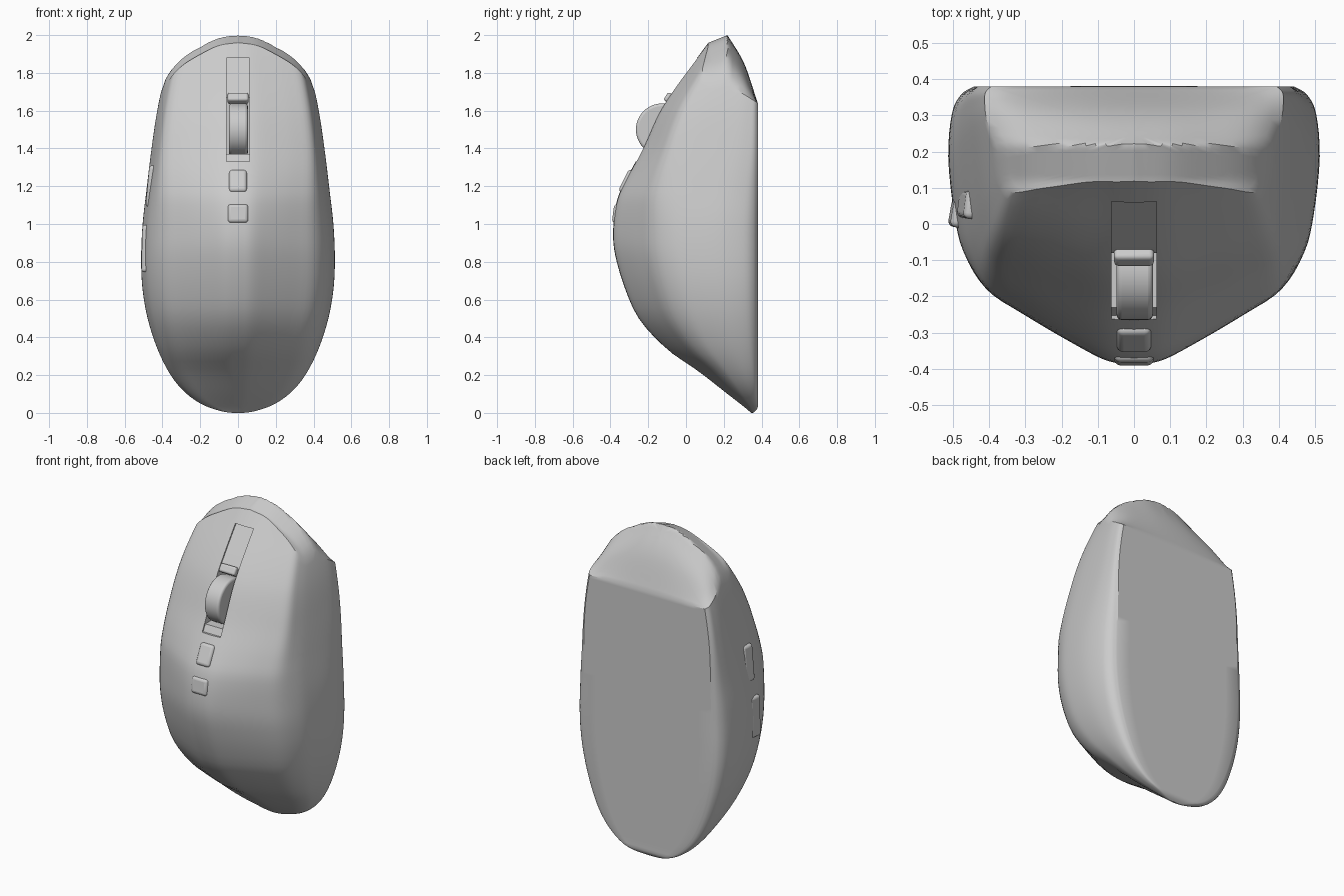
import bpy, bmesh, math
from mathutils import Vector

if "Cube" in bpy.data.objects:
    bpy.data.objects.remove(bpy.data.objects["Cube"])

def interp(keys, x):
    """Smooth (Hermite) lookup through (x, value) keys."""
    n = len(keys)
    if x <= keys[0][0]: return keys[0][1]
    if x >= keys[-1][0]: return keys[-1][1]
    i = next(k for k in range(n - 1) if x <= keys[k + 1][0])
    def slope(k):
        a, b = keys[max(k - 1, 0)], keys[min(k + 1, n - 1)]
        return (b[1] - a[1]) / (b[0] - a[0])
    (x0, y0), (x1, y1) = keys[i], keys[i + 1]
    h = x1 - x0
    t = (x - x0) / h
    return ((2*t**3 - 3*t*t + 1) * y0 + (t**3 - 2*t*t + t) * h * slope(i)
            + (3*t*t - 2*t**3) * y1 + (t**3 - t*t) * h * slope(i + 1))

# Profiles of the shell along its length
WIDTH = [(math.sqrt(z), w) for z, w in [
    (0, .02), (.012, .10), (.05, .20), (.15, .32), (.3, .41), (.49, .476), (.65, .505), (.8, .513),
    (1, .505), (1.2, .482), (1.4, .457), (1.6, .427), (1.77, .39), (1.84, .365), (2, .31)]]
FRONT = [(0, .345), (.03, .31), (.1, .22), (.217, .07), (.333, -.095), (.49, -.243), (.65, -.32),
         (.836, -.375), (.96, -.386), (1.127, -.365), (1.23, -.32), (1.39, -.235), (1.63, -.12),
         (1.957, .116), (2.05, .185)]
BACK = [(0, .355), (.012, .37), (.03, .38), (.06, .38)]
NOSE = [(0, 2), (.1, 1.985), (.2, 1.938), (.3, 1.875), (.36, 1.81), (.42, 1.70)]
SLANT = [(.22, 0), (.31, .43), (.38, 1)]

# Half cross-sections (x / width, depth fraction): rounded palm end, creased button end
ROUND = [(0, 1), (.14, .99), (.32, .93), (.6, .82), (.8, .73), (.92, .6), (.97, .46), (1, .26), (.98, .1), (.93, .03), (.86, 0)]
CREASE = [(0, 1), (.2, .985), (.45, .925), (.7, .855), (.87, .785), (.93, .65), (.97, .45), (1, .2), (.995, .08), (.98, .03), (.94, 0)]
HALF, BACKN = 40, 10

def resample(pts):
    xs = [(i, p[0]) for i, p in enumerate(pts)]
    ts = [(i, p[1]) for i, p in enumerate(pts)]
    us = [k * (len(pts) - 1) / HALF for k in range(HALF + 1)]
    return [(interp(xs, u), max(0, interp(ts, u))) for u in us]

RS, CS = resample(ROUND), resample(CREASE)

def section(z, k):
    e = min(1, max(0, (z - .9) / .6))
    e = e * e * (3 - 2 * e)
    px, pt = (RS[k][i] * (1 - e) + CS[k][i] * e for i in (0, 1))
    b, f = interp(BACK, z), interp(FRONT, z)
    return px * interp(WIDTH, math.sqrt(max(z, 0))), b - (b - f) * pt

def nose_z(x, y):
    top = interp(NOSE, abs(x)) - .4 * min(.1, max(0, .22 - y))
    s = interp(SLANT, y)
    return top * (1 - s) + 1.64 * s

def shell_point(v, k):
    z = v
    for _ in range(8):
        x, y = section(z, k)
        if v > 1.2:
            z = 1.2 + (nose_z(x, y) - 1.2) * (v - 1.2) / .8
    return Vector((x, y, z))

def mesh_object(name, bm):
    bmesh.ops.recalc_face_normals(bm, faces=bm.faces)
    me = bpy.data.meshes.new(name)
    bm.to_mesh(me)
    bm.free()
    ob = bpy.data.objects.new(name, me)
    bpy.context.collection.objects.link(ob)
    return ob

def activate(ob):
    bpy.ops.object.select_all(action='DESELECT')
    ob.select_set(True)
    bpy.context.view_layer.objects.active = ob

def cut(ob, cutter):
    m = ob.modifiers.new("cut", 'BOOLEAN')
    m.operation, m.object, m.solver = 'DIFFERENCE', cutter, 'EXACT'
    activate(ob)
    bpy.ops.object.modifier_apply(modifier=m.name)
    bpy.data.objects.remove(cutter)

def box(name, loc, size, rot=(0, 0, 0), bevel=0):
    bpy.ops.mesh.primitive_cube_add(size=1, location=loc, rotation=rot)
    ob = bpy.context.object
    ob.name = name
    ob.scale = size
    bpy.ops.object.transform_apply(location=False, rotation=False, scale=True)
    if bevel:
        m = ob.modifiers.new("bevel", 'BEVEL')
        m.width, m.segments = bevel, 4
        bpy.ops.object.shade_smooth_by_angle(angle=math.radians(35))
    return ob

# Shell: lofted rings plus a nose cap shrinking to its centre
bm = bmesh.new()
vs = [(i / 24) ** 2 * .8 for i in range(24)] + [.8 + 1.2 * i / 36 for i in range(37)]
rings = []
for v in vs:
    half = [shell_point(v, k) for k in range(HALF + 1)]
    c = half[-1]
    back = [Vector((c.x * (1 - 2 * i / BACKN), c.y, c.z)) for i in range(1, BACKN)]
    left = [Vector((-p.x, p.y, p.z)) for p in reversed(half[1:])]
    rings.append(half + back + left)
top = rings[-1]
for k in range(1, 14):
    s = 1 - k / 14
    ring = []
    for p in top:
        x, y = p.x * s, .25 + (p.y - .25) * s
        ring.append(Vector((x, y, nose_z(x, y))))
    rings.append(ring)
grid = [[bm.verts.new(p) for p in r] for r in rings]
n = len(grid[0])
for a, b in zip(grid, grid[1:]):
    for i in range(n):
        j = (i + 1) % n
        bm.faces.new((a[i], a[j], b[j], b[i]))
tip = bm.verts.new((0, .25, nose_z(0, .25)))
for i in range(n):
    bm.faces.new((grid[-1][i], grid[-1][(i + 1) % n], tip))
bm.faces.new(grid[0])
shell = mesh_object("shell", bm)

# Shallow centre channel that follows the front profile
bm = bmesh.new()
loops = []
for i in range(25):
    z = 1.33 + .55 * i / 24
    y = interp(FRONT, z) + .014
    loops.append([bm.verts.new(p) for p in ((-.062, y, z), (.062, y, z), (.062, y - .2, z), (-.062, y - .2, z))])
for a, b in zip(loops, loops[1:]):
    for i in range(4):
        bm.faces.new((a[i], a[(i + 1) % 4], b[(i + 1) % 4], b[i]))
bm.faces.new(loops[0])
bm.faces.new(loops[-1])
cut(shell, mesh_object("channel_cutter", bm))

# Wheel slot
cut(shell, box("slot_cutter", (0, -.14, 1.52), (.124, .32, .30)))
activate(shell)
bpy.ops.object.shade_smooth_by_angle(angle=math.radians(30))

# Scroll wheel
bpy.ops.mesh.primitive_cylinder_add(vertices=48, radius=.138, depth=.1, location=(.002, -.127, 1.5),
                                    rotation=(0, math.pi / 2, 0))
wheel = bpy.context.object
wheel.name = "scroll_wheel"
m = wheel.modifiers.new("bevel", 'BEVEL')
m.width, m.segments = .014, 3
bpy.ops.object.shade_smooth_by_angle(angle=math.radians(35))

# Wheel bracket and the two centre buttons, tilted to lie on the front profile
def on_front(name, z, size, bevel, lift):
    f = (interp(FRONT, z + .04) - interp(FRONT, z - .04)) / .08
    return box(name, (0, interp(FRONT, z) - lift, z), size, (-math.atan(f), 0, 0), bevel)

on_front("wheel_bracket", 1.665, (.11, .05, .05), .012, -.012)
on_front("upper_button", 1.225, (.095, .04, .13), .018, -.01)
on_front("lower_button", 1.055, (.11, .04, .10), .018, -.012)

# Thumb buttons on the left side
for name, z, length, k in (("front_thumb_button", 1.2, .22, 24), ("rear_thumb_button", .87, .25, 24)):
    p, lo, hi = (shell_point(q, k) for q in (z, z - .1, z + .1))
    q = shell_point(z, k - 2)
    tilt = math.atan2(lo.x - hi.x, .2)
    turn = math.atan2(p.x - q.x, p.y - q.y)
    box(name, (-p.x + .013, p.y, z), (.044, .08, length), (0, tilt, -turn), .016)
